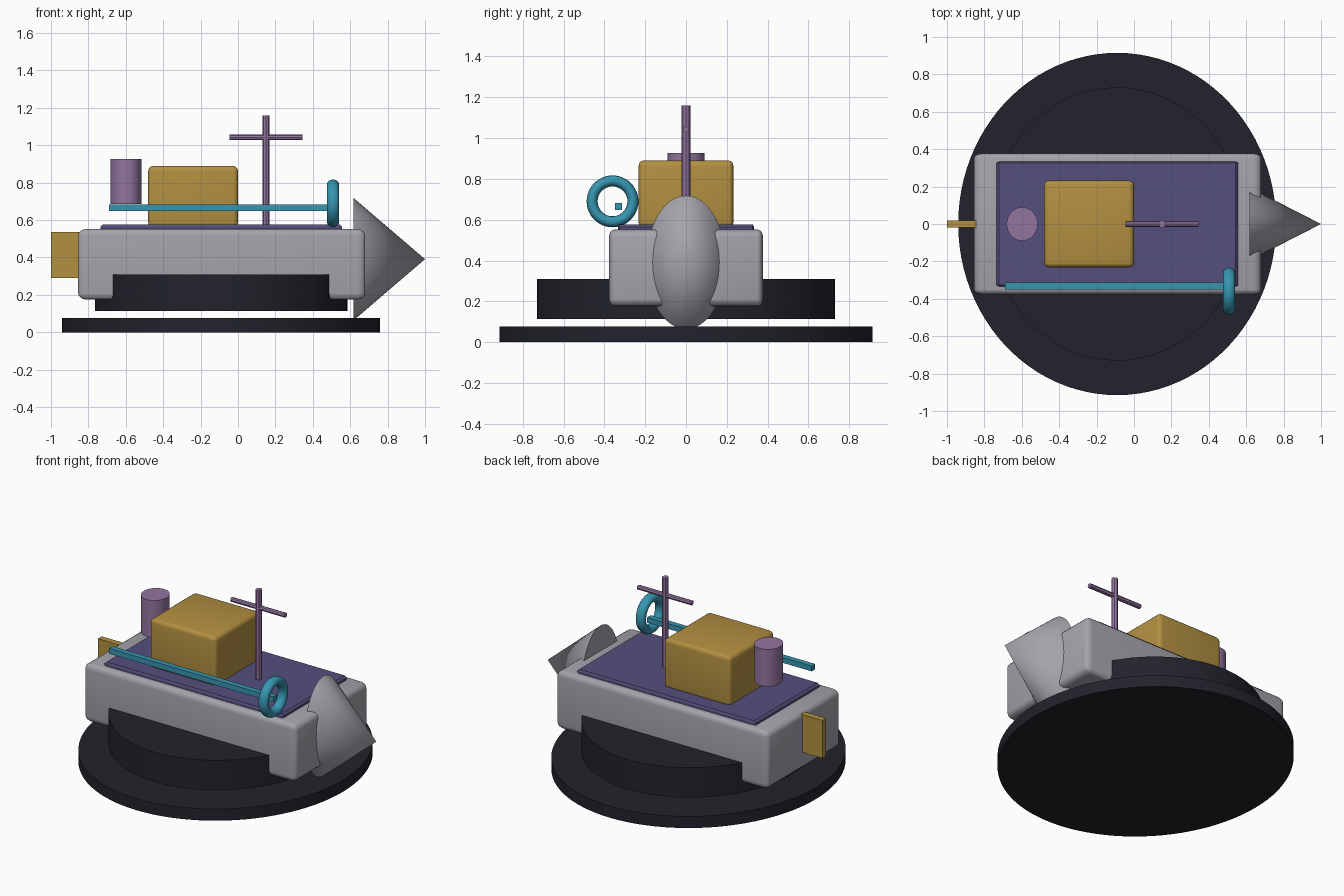
import bpy
import math
from mathutils import Vector

cube = bpy.data.objects.get("Cube")
if cube:
    bpy.data.objects.remove(cube, do_unlink=True)


def material(name, rgb):
    m = bpy.data.materials.new(name)
    m.use_nodes = True
    color = (*rgb, 1)
    m.diffuse_color = color
    m.node_tree.nodes["Principled BSDF"].inputs["Base Color"].default_value = color
    return m


grey = material("pale grey", (0.38, 0.37, 0.41))
indigo = material("deck indigo", (0.09, 0.08, 0.205))
ochre = material("ochre", (0.45, 0.28, 0.053))
mauve = material("mauve", (0.29, 0.178, 0.35))
teal = material("teal", (0.038, 0.305, 0.44))
dark = material("near black", (0.016, 0.016, 0.025))


def finish(name, mat, smooth=True):
    obj = bpy.context.object
    obj.name = name
    obj.data.materials.append(mat)
    bpy.ops.object.transform_apply(location=False, rotation=True, scale=True)
    if smooth:
        bpy.ops.object.shade_smooth_by_angle(angle=math.radians(35))
    return obj


def box(name, mat, low, high, radii=None, segments=4):
    """Box between two corners; radii gives the edge rounding along x, y, z."""
    low, high = Vector(low), Vector(high)
    size = high - low
    bpy.ops.mesh.primitive_cube_add(size=1, location=(low + high) / 2)
    obj = bpy.context.object
    if not radii:
        obj.scale = size
        return finish(name, mat, False)
    obj.scale = [s / r for s, r in zip(size, radii)]
    bpy.ops.object.transform_apply(location=False, rotation=False, scale=True)
    mod = obj.modifiers.new("rounding", "BEVEL")
    mod.width = 1
    mod.segments = segments
    bpy.ops.object.modifier_apply(modifier=mod.name)
    obj.scale = radii
    return finish(name, mat, segments > 1)


def cylinder(name, mat, center, rx, ry, height, sides=64, along_x=False):
    bpy.ops.mesh.primitive_cylinder_add(vertices=sides, radius=1, depth=1, location=center)
    obj = bpy.context.object
    obj.scale = (rx, ry, height)
    if along_x:
        obj.rotation_euler.y = math.pi / 2
    return finish(name, mat, sides > 8)


# Stacked oval base
cylinder("lower_base", dark, (-0.09, 0, 0.038), 0.85, 0.915, 0.076, 96)
cylinder("upper_base", dark, (-0.09, 0, 0.212), 0.675, 0.73, 0.195, 96)

# Hull, deck, cabin and rudder
box("hull", grey, (-0.855, -0.377, 0.175), (0.68, 0.377, 0.552), (0.045, 0.027, 0.036))
box("deck", indigo, (-0.735, -0.333, 0.54), (0.557, 0.333, 0.577), (0.014, 0.006, 0.012), 1)
box("cabin", ochre, (-0.48, -0.232, 0.56), (0, 0.232, 0.89), (0.03, 0.022, 0.028))
box("rudder", ochre, (-1, -0.02, 0.29), (-0.8, 0.02, 0.537))

# Pointed bow
bpy.ops.mesh.primitive_cone_add(vertices=48, radius1=1, radius2=0, depth=1,
                                location=(0.809, 0, 0.391))
bow = bpy.context.object
bow.scale = (0.327, 0.195, 0.382)
bow.rotation_euler.y = math.pi / 2
finish("bow_cone", grey)

# Chimney and mast
cylinder("chimney", mauve, (-0.598, 0, 0.806), 0.083, 0.09, 0.242, 48)
cylinder("mast", mauve, (0.15, 0, 0.865), 0.019, 0.021, 0.59, 8)
cylinder("mast_crossbar", mauve, (0.15, 0, 1.042), 0.015, 0.016, 0.39, 8, True)

# Side rail with a ring at its front end
box("side_rail", teal, (-0.69, -0.349, 0.648), (0.5, -0.313, 0.683))
bpy.ops.mesh.primitive_torus_add(major_radius=0.1, minor_radius=0.027, major_segments=48,
                                 minor_segments=16, location=(0.508, -0.36, 0.69))
ring = bpy.context.object
ring.scale.z = 1.2
ring.rotation_euler.y = math.pi / 2
finish("rail_ring", teal)
